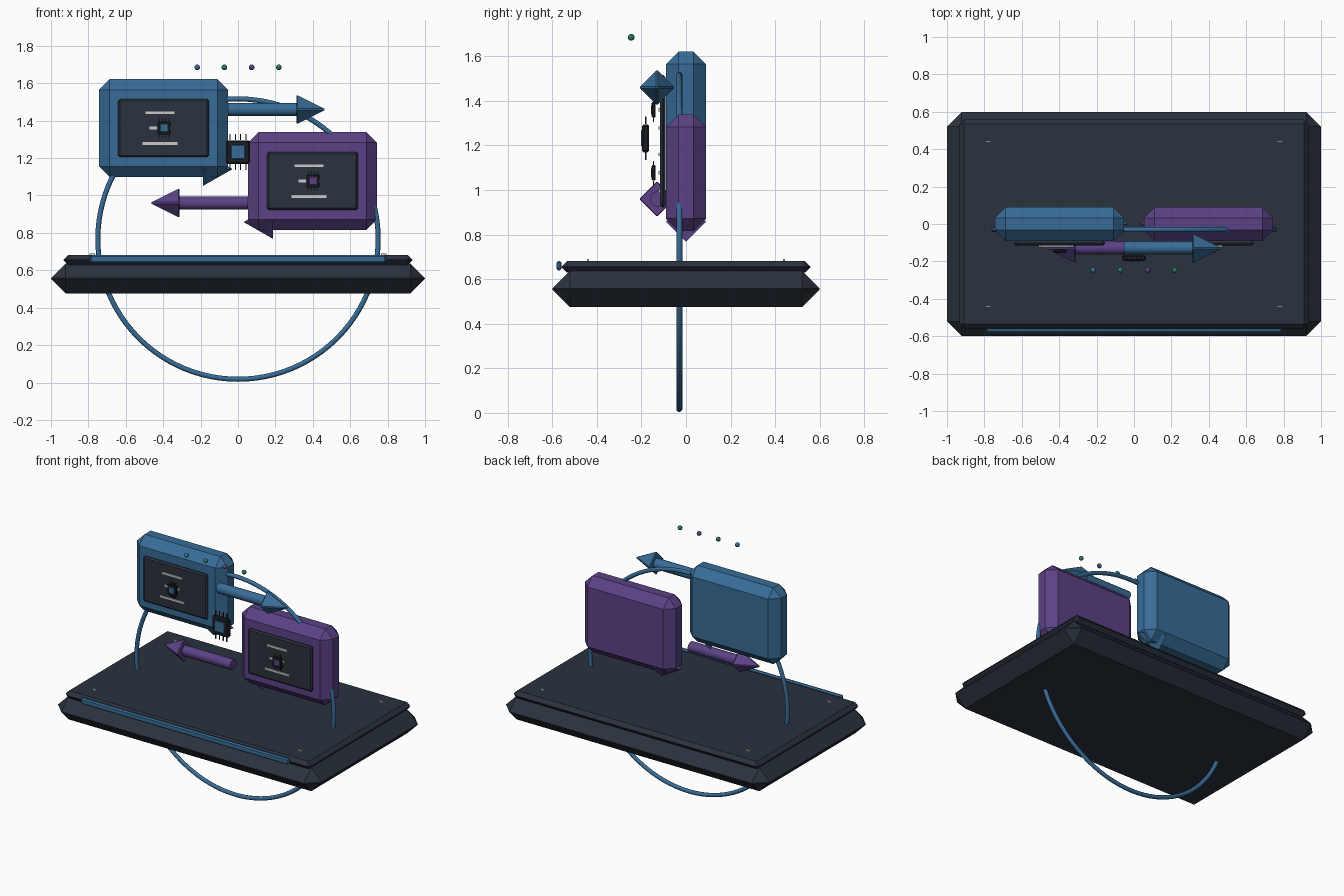
import bpy, bmesh, math
from mathutils import Matrix

if "Cube" in bpy.data.objects:
    bpy.data.objects.remove(bpy.data.objects["Cube"])

def material(name, rgb):
    m = bpy.data.materials.new(name)
    m.diffuse_color = (*rgb, 1)
    m.use_nodes = True
    m.node_tree.nodes["Principled BSDF"].inputs["Base Color"].default_value = m.diffuse_color
    return m

SLATE = material("slate", (0.023, 0.032, 0.047))
BLACK = material("black", (0.010, 0.013, 0.018))
BLUE = material("blue", (0.04, 0.15, 0.31))
PURPLE = material("purple", (0.105, 0.055, 0.235))
GREEN = material("green", (0.02, 0.19, 0.13))
WHITE = material("white", (0.8, 0.8, 0.8))

def finish(name, bm, mat, loc, smooth=False):
    mesh = bpy.data.meshes.new(name)
    bm.to_mesh(mesh)
    bm.free()
    ob = bpy.data.objects.new(name, mesh)
    ob.location = loc
    mesh.materials.append(mat)
    bpy.context.collection.objects.link(ob)
    if smooth:
        bpy.ops.object.select_all(action='DESELECT')
        ob.select_set(True)
        bpy.context.view_layer.objects.active = ob
        bpy.ops.object.shade_smooth_by_angle(angle=math.radians(40))
    return ob

def box(name, loc, size, mat, bevel=0):
    bm = bmesh.new()
    bmesh.ops.create_cube(bm, size=1, matrix=Matrix.Diagonal((*size, 1)))
    if bevel:
        bmesh.ops.bevel(bm, geom=bm.edges[:], offset=bevel, segments=1,
                        affect='EDGES', profile=0.5)
    return finish(name, bm, mat, loc)

def cone_x(name, x0, x1, y, z, r0, r1, sides, mat, smooth=False, bevel=0):
    """Cone or cylinder running along x from x0 to x1."""
    d = 1 if x1 > x0 else -1
    bm = bmesh.new()
    bmesh.ops.create_cone(bm, cap_ends=True, segments=sides, radius1=r0, radius2=r1,
                          depth=abs(x1 - x0),
                          matrix=Matrix.Rotation(d * math.pi / 2, 4, 'Y'))
    if bevel:
        bmesh.ops.bevel(bm, geom=bm.edges[:], offset=bevel, segments=1,
                        affect='EDGES', profile=0.5)
    return finish(name, bm, mat, ((x0 + x1) / 2, y, z), smooth)

def chip(name, x, y, z, s, mat):
    """Microchip: dark body, coloured core, four pins above and below."""
    box(name + "_body", (x, y, z), (s, 0.25 * s, s), BLACK, 0.06 * s)
    box(name + "_core", (x, y - 0.12 * s, z), (0.58 * s, 0.08 * s, 0.58 * s), mat, 0.02 * s)
    for side in (-1, 1):
        for i in range(4):
            box(f"{name}_pin", (x + (i - 1.5) * 0.225 * s, y, z + side * 0.64 * s),
                (0.04 * s, 0.06 * s, 0.26 * s), BLACK)

# Base platform
box("base_lower", (0, 0, 0.556), (2.0, 1.2, 0.162), SLATE, 0.079)
box("base_upper", (0, 0, 0.655), (1.865, 1.115, 0.052), SLATE, 0.024)
box("front_light_strip", (0, -0.57, 0.66), (1.58, 0.024, 0.042), BLUE, 0.008)
for sx in (-1, 1):
    for sy in (-1, 1):
        box("base_marker", (sx * 0.78, sy * 0.44, 0.683), (0.03, 0.01, 0.014), WHITE)

# Large upright ring
bm = bmesh.new()
R, r, N, M = 0.7495, 0.0135, 96, 12
rows = [[bm.verts.new(((R + r * math.cos(b)) * math.cos(a), r * math.sin(b),
                       (R + r * math.cos(b)) * math.sin(a)))
         for b in (2 * math.pi * j / M for j in range(M))]
        for a in (2 * math.pi * i / N for i in range(N))]
for i in range(N):
    for j in range(M):
        p, q, k = rows[i], rows[(i + 1) % N], (j + 1) % M
        bm.faces.new((p[j], p[k], q[k], q[j]))
bmesh.ops.recalc_face_normals(bm, faces=bm.faces[:])
finish("ring", bm, BLUE, (0, -0.03, 0.767), True)

# Two speech panels, each with a tail, screen, text bars, chip and arrow
for label, s, z, arrow_z, mat in (("blue", -1, 1.36, 1.46, BLUE),
                                  ("purple", 1, 1.077, 0.96, PURPLE)):
    x = s * 0.398
    box(label + "_panel", (x, 0, z), (0.69, 0.18, 0.524), mat, 0.057)
    cone_x(label + "_tail", s * 0.187, s * 0.03, 0, z - 0.219, 0.09, 0, 4, mat)
    box(label + "_screen", (x, -0.104, z), (0.487, 0.024, 0.31), SLATE, 0.01)
    for dz, w in ((0.082, 0.155), (0, 0.115), (-0.082, 0.187)):
        box(label + "_text_bar", (x - 0.018, -0.118, z + dz), (w, 0.012, 0.015), WHITE)
    chip(label + "_chip", x + 0.002, -0.145, z, 0.07, mat)
    cone_x(label + "_arrow_shaft", s * 0.053, -s * 0.32, -0.127, arrow_z,
           0.035, 0.035, 12, mat, True)
    cone_x(label + "_arrow_head", -s * 0.313, -s * 0.48, -0.13, arrow_z,
           0.083, 0, 4, mat, bevel=0.006)

# Chip floating between the panels
chip("centre_chip", 0, -0.181, 1.232, 0.126, BLUE)

# Row of small floating dots
for i, mat in enumerate((BLUE, GREEN, PURPLE, GREEN)):
    bm = bmesh.new()
    bmesh.ops.create_uvsphere(bm, u_segments=16, v_segments=10, radius=0.015)
    finish("dot", bm, mat, ((i - 1.5) * 0.1455, -0.246, 1.685), True)
